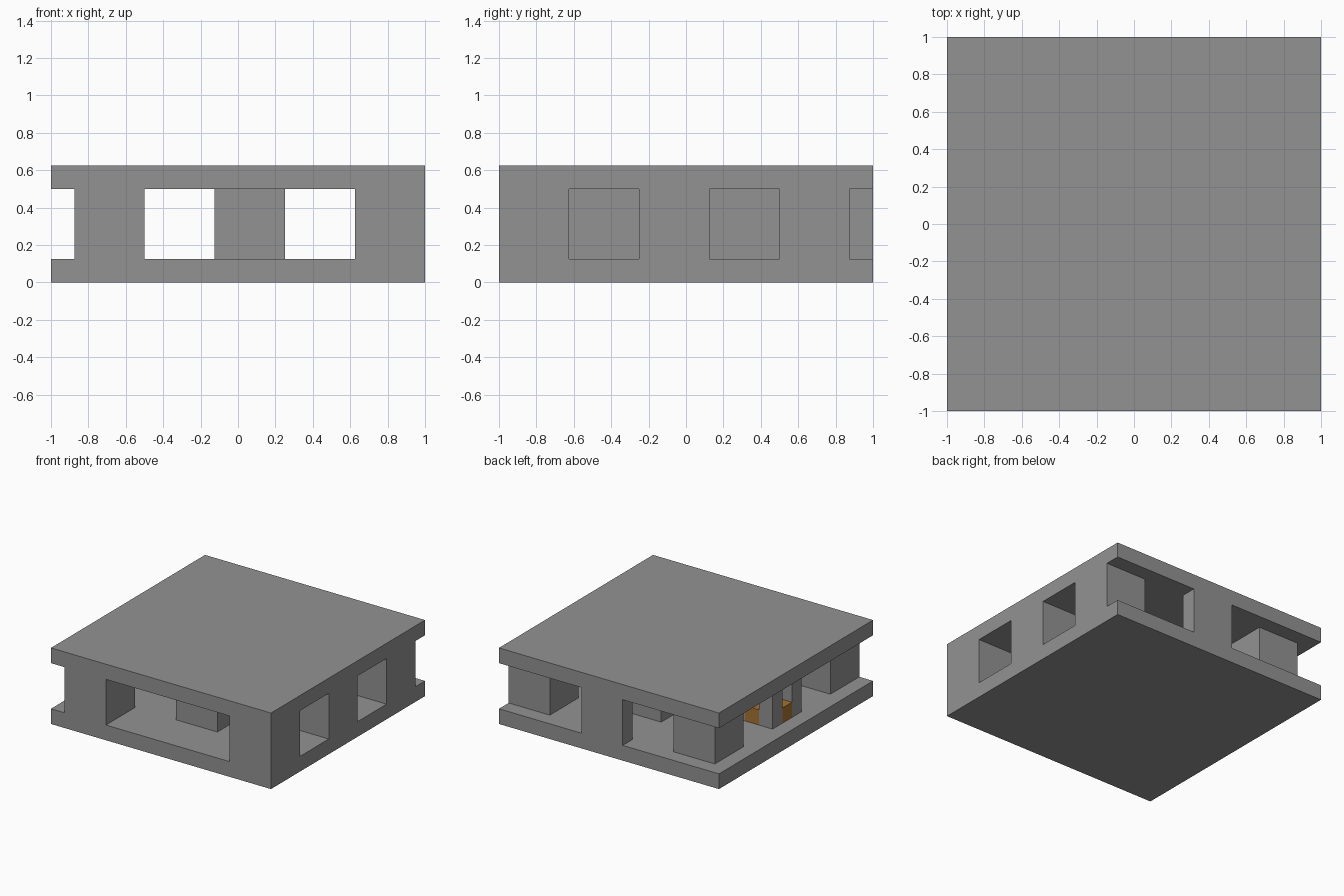
import bpy
import bmesh
from mathutils import Vector

cube = bpy.data.objects.get("Cube")
if cube:
    bpy.data.objects.remove(cube, do_unlink=True)

U = 0.125          # module: everything sits on this grid
CELL = 3 * U       # one block of the plan
FLOOR, CEILING, ROOF = U, 4 * U, 5 * U


def material(name, rgb):
    mat = bpy.data.materials.new(name)
    mat.use_nodes = True
    color = (*rgb, 1.0)
    mat.diffuse_color = color
    mat.node_tree.nodes["Principled BSDF"].inputs["Base Color"].default_value = color
    return mat


def add_box(bm, low, high):
    low, high = Vector(low), Vector(high)
    verts = bmesh.ops.create_cube(bm, size=1)["verts"]
    for v in verts:
        v.co = (low + high) / 2 + v.co * (high - low)


def build(name, mat, boxes):
    bm = bmesh.new()
    for low, high in boxes:
        add_box(bm, low, high)
    mesh = bpy.data.meshes.new(name)
    bm.to_mesh(mesh)
    bm.free()
    mesh.materials.append(mat)
    obj = bpy.data.objects.new(name, mesh)
    bpy.context.collection.objects.link(obj)
    return obj


def cell_corner(col, row):
    return -1 + U + col * CELL, -1 + row * CELL


def block(col, row, rows=1):
    x, y = cell_corner(col, row)
    return (x, y, FLOOR), (x + CELL, y + rows * CELL, CEILING)


stone = material("grey stone", (0.29, 0.29, 0.29))
ember = material("amber", (0.38, 0.17, 0.03))

# Floor and roof slabs
build("floor_slab", stone, [((-1, -1, 0), (1, 1, FLOOR))])
build("roof_slab", stone, [((-1, -1, CEILING), (1, 1, ROOF))])

# Corner pillars, right side pillar and central wall
for side, col in (("right", 0), ("left", 4)):
    for end, row in (("front", 0), ("back", 4)):
        build(f"{end}_{side}_pillar", stone, [block(col, row)])
build("middle_side_pillar", stone, [block(4, 2)])
build("central_wall", stone, [block(2, 1, rows=3)])

# Thin screen flush with the back edge
x, y = cell_corner(2, 5)
build("back_screen", stone, [((x, y, FLOOR), (x + CELL, 1, CEILING))])

# Hearth: four slim posts with a low cross-shaped bed between them
x, y = cell_corner(0, 2)
posts = [((x + i * U, y + j * U, FLOOR), (x + (i + 1) * U, y + (j + 1) * U, CEILING))
         for i in (0, 2) for j in (0, 2)]
build("hearth_posts", stone, posts)
top = FLOOR + U
build("hearth_bed", ember, [
    ((x + U, y, FLOOR), (x + 2 * U, y + CELL, top)),
    ((x, y + U, FLOOR), (x + U, y + 2 * U, top)),
    ((x + 2 * U, y + U, FLOOR), (x + CELL, y + 2 * U, top)),
])
